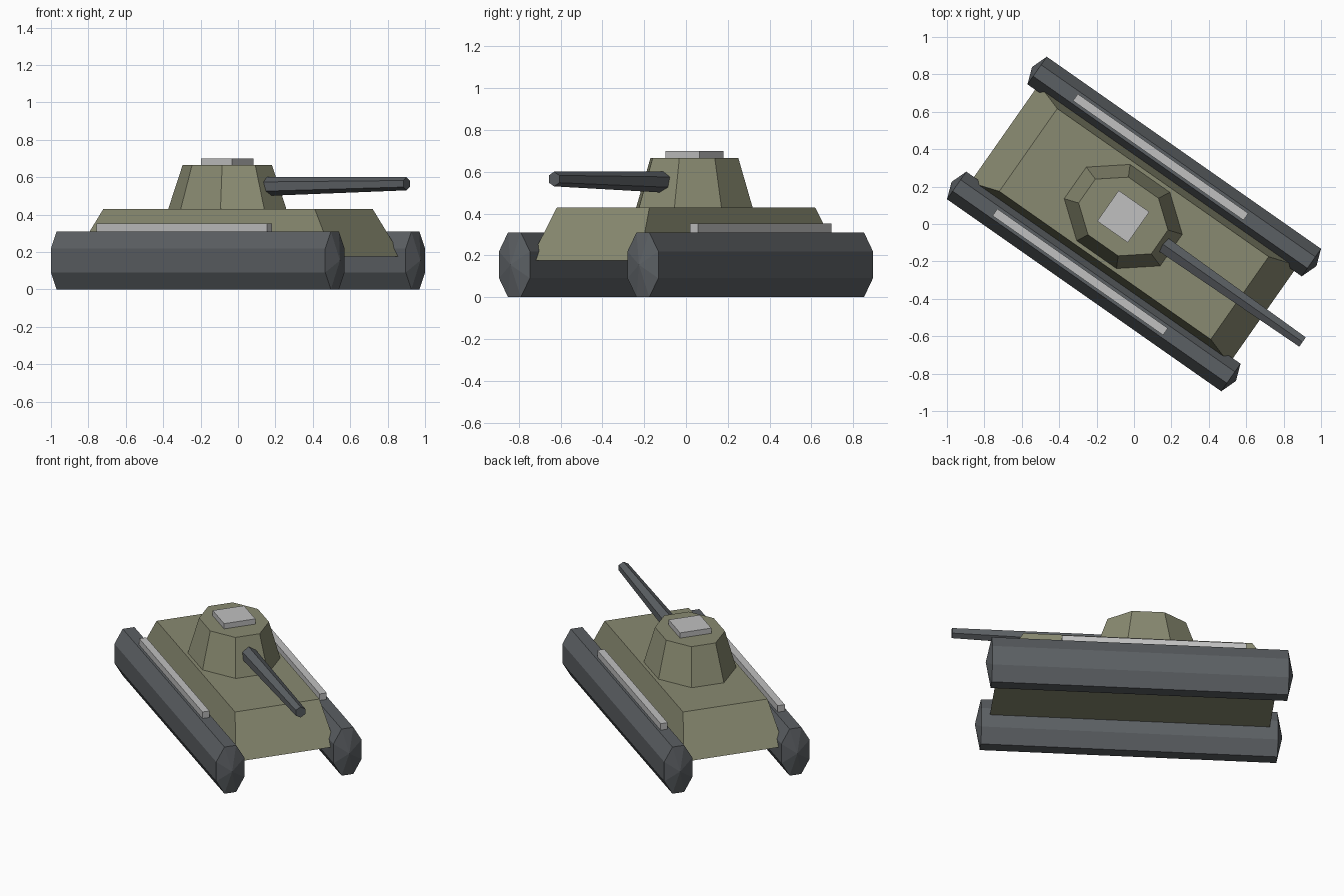
import bpy, bmesh, math
from mathutils import Matrix

if "Cube" in bpy.data.objects:
    bpy.data.objects.remove(bpy.data.objects["Cube"])

HEADING = Matrix.Rotation(math.radians(-35), 4, 'Z')   # vehicle points along local +x


def material(name, rgb):
    m = bpy.data.materials.new(name)
    m.diffuse_color = (*rgb, 1)
    m.use_nodes = True
    m.node_tree.nodes["Principled BSDF"].inputs["Base Color"].default_value = m.diffuse_color
    return m


OLIVE = material("olive_paint", (0.25, 0.255, 0.165))
DARK = material("dark_steel", (0.105, 0.115, 0.125))
GREY = material("light_grey", (0.53, 0.53, 0.53))


def loft(name, rings, mat, apex=None):
    """Skin a list of rings; ends are flat, or fans to the two apex points."""
    bm = bmesh.new()
    loops = [[bm.verts.new(p) for p in ring] for ring in rings]
    n = len(loops[0])
    for a, b in zip(loops, loops[1:]):
        for i in range(n):
            j = (i + 1) % n
            bm.faces.new((a[i], a[j], b[j], b[i]))
    for k, loop in enumerate((loops[0], loops[-1])):
        if apex:
            tip = bm.verts.new(apex[k])
            for i in range(n):
                bm.faces.new((loop[i], loop[(i + 1) % n], tip))
        else:
            bm.faces.new(loop)
    bmesh.ops.recalc_face_normals(bm, faces=bm.faces)
    bm.transform(HEADING)
    me = bpy.data.meshes.new(name)
    bm.to_mesh(me)
    bm.free()
    me.materials.append(mat)
    ob = bpy.data.objects.new(name, me)
    bpy.context.collection.objects.link(ob)
    return ob


def rect(x0, x1, y0, y1, z):
    return [(x0, y0, z), (x1, y0, z), (x1, y1, z), (x0, y1, z)]


def ngon(n, ra, rb, phase):
    """Ellipse-scaled polygon as (a, b) pairs."""
    return [(ra * math.cos(phase + 2 * math.pi * i / n),
             rb * math.sin(phase + 2 * math.pi * i / n)) for i in range(n)]


K = 1 / math.cos(math.pi / 8)     # flat distance to corner radius of an octagon

# Hull, sloping outwards towards the bottom
loft("hull", [rect(-0.845, 0.845, -0.32, 0.32, 0.175),
              rect(-0.69, 0.69, -0.27, 0.27, 0.43)], OLIVE)

# Tracks with shallow pointed ends, and the bars on top of them
for side, label in ((1, "left"), (-1, "right")):
    y = 0.375 * side
    section = ngon(8, 0.09 * K, 0.155 * K, math.pi / 8)
    loft(label + "_track",
         [[(x, y + a, 0.155 + b) for a, b in section] for x in (-0.895, 0.895)],
         DARK, apex=[(-0.928, y, 0.155), (0.928, y, 0.155)])
    loft(label + "_track_bar",
         [rect(-0.645, 0.468, y - 0.0225, y + 0.0225, z) for z in (0.30, 0.353)], GREY)

# Tapered eight-sided turret and its hatch
loft("turret",
     [[(a - 0.07, b, z) for a, b in ngon(8, ra * K, rb * K, math.pi / 8)]
      for ra, rb, z in ((0.315, 0.25, 0.425), (0.237, 0.188, 0.665))], OLIVE)
loft("hatch", [rect(-0.17, 0.03, -0.1, 0.1, z) for z in (0.66, 0.70)], GREY)

# Six-sided tapered gun barrel, slightly raised
loft("gun_barrel",
     [[(x, a, z + b) for a, b in ngon(6, r, r, math.pi / 6)]
      for x, z, r in ((0.18, 0.55, 0.05), (1.10, 0.565, 0.035))], DARK)
